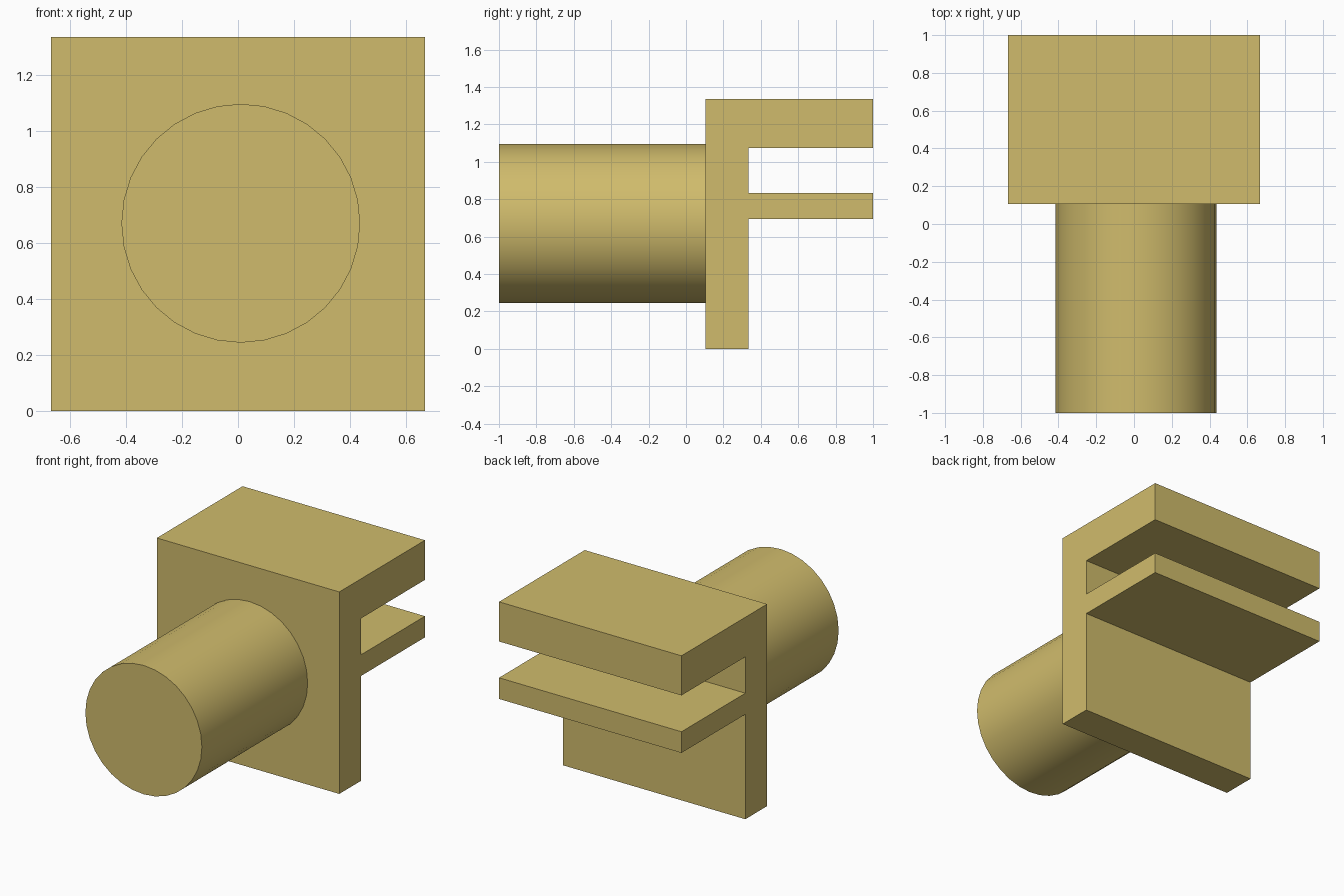
import bpy
import bmesh
import math
from mathutils import Matrix

cube = bpy.data.objects.get("Cube")
if cube:
    bpy.data.objects.remove(cube, do_unlink=True)

# Single sand-gold material
COLOUR = (0.63, 0.50, 0.15, 1.0)
gold = bpy.data.materials.new("sand_gold")
gold.use_nodes = True
gold.diffuse_color = COLOUR
gold.node_tree.nodes["Principled BSDF"].inputs["Base Color"].default_value = COLOUR


def add_object(name, bm):
    bmesh.ops.recalc_face_normals(bm, faces=bm.faces)
    mesh = bpy.data.meshes.new(name)
    bm.to_mesh(mesh)
    bm.free()
    mesh.materials.append(gold)
    obj = bpy.data.objects.new(name, mesh)
    bpy.context.collection.objects.link(obj)
    return obj


# Bracket: F-shaped side profile (y, z) extruded across x
HALF_WIDTH = 0.667
profile = [
    (0.105, 0.0), (0.333, 0.0),
    (0.333, 0.693), (1.0, 0.693), (1.0, 0.833), (0.333, 0.833),
    (0.333, 1.073), (1.0, 1.073), (1.0, 1.335), (0.105, 1.335),
]
bm = bmesh.new()
side = bm.faces.new([bm.verts.new((-HALF_WIDTH, y, z)) for y, z in profile])
extruded = bmesh.ops.extrude_face_region(bm, geom=[side])["geom"]
bmesh.ops.translate(bm, vec=(2 * HALF_WIDTH, 0, 0),
                    verts=[v for v in extruded if isinstance(v, bmesh.types.BMVert)])
add_object("bracket", bm)

# Round shaft pointing forward, its back end flush on the plate
RADIUS, FRONT, BACK = 0.426, -1.0, 0.105
bm = bmesh.new()
bmesh.ops.create_cone(
    bm, cap_ends=True, segments=32, radius1=RADIUS, radius2=RADIUS, depth=BACK - FRONT,
    matrix=Matrix.Translation((0.01, (FRONT + BACK) / 2, 0.67)) @ Matrix.Rotation(math.pi / 2, 4, 'X'))
shaft = add_object("shaft", bm)

# Smooth the shaft wall, keep the rims sharp
bpy.ops.object.select_all(action='DESELECT')
shaft.select_set(True)
bpy.context.view_layer.objects.active = shaft
bpy.ops.object.shade_smooth_by_angle(angle=math.radians(30))
